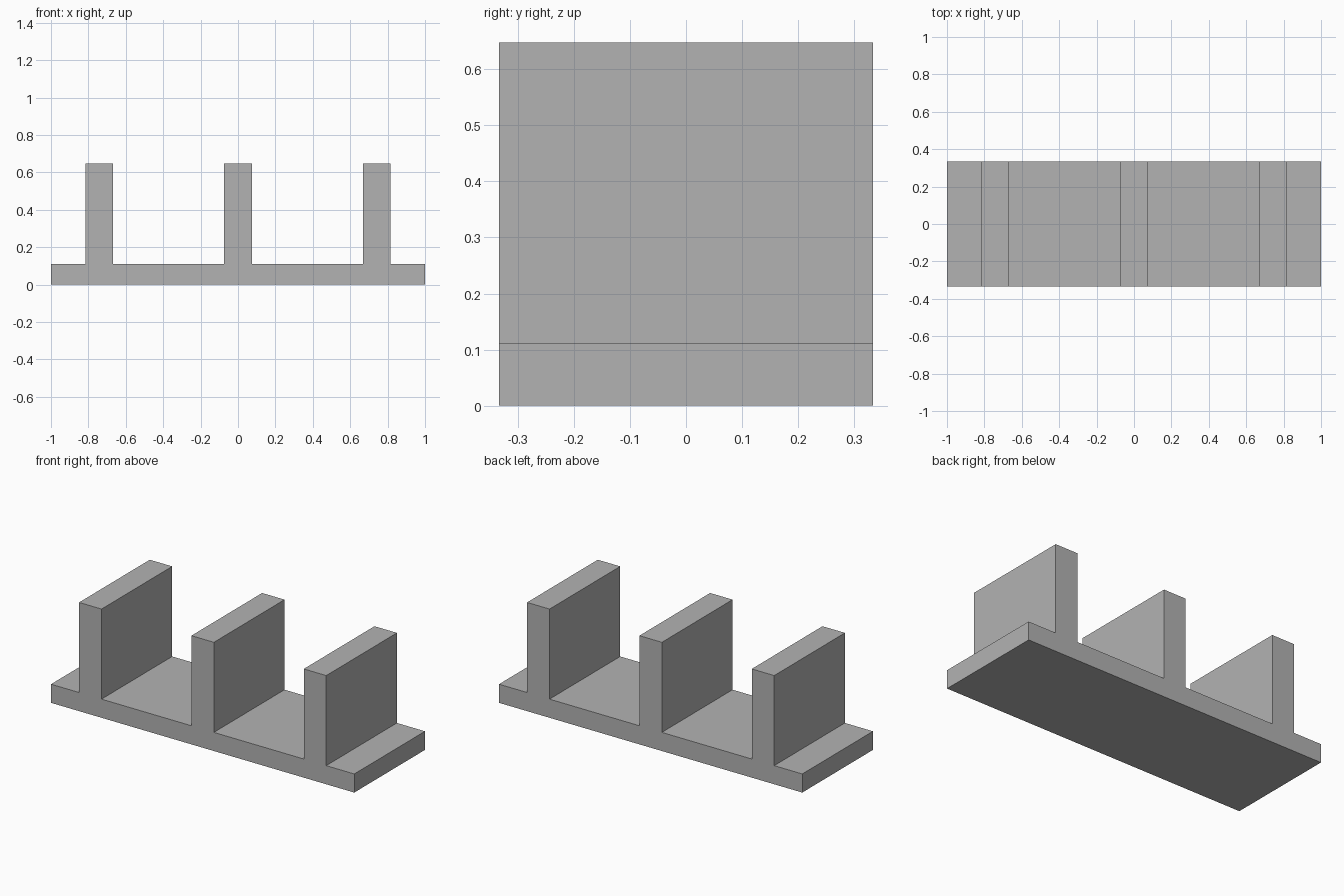
import bpy
import bmesh

cube = bpy.data.objects.get("Cube")
if cube:
    bpy.data.objects.remove(cube, do_unlink=True)

BASE_TOP = 0.111
WALL_TOP = 0.648
HALF_LENGTH = 1.0
HALF_DEPTH = 0.333
HALF_WALL = 0.074
WALL_CENTRES = (-0.741, 0.0, 0.741)

# Plain grey material
grey = bpy.data.materials.new("plain_grey")
grey.use_nodes = True
colour = (0.45, 0.45, 0.45, 1.0)
grey.diffuse_color = colour
grey.node_tree.nodes["Principled BSDF"].inputs["Base Color"].default_value = colour

# Front outline: flat base with three upright dividers
outline = [(HALF_LENGTH, 0), (HALF_LENGTH, BASE_TOP)]
for x in reversed(WALL_CENTRES):
    outline += [(x + HALF_WALL, BASE_TOP), (x + HALF_WALL, WALL_TOP),
                (x - HALF_WALL, WALL_TOP), (x - HALF_WALL, BASE_TOP)]
outline += [(-HALF_LENGTH, BASE_TOP), (-HALF_LENGTH, 0)]

# Extrude the outline from front to back as one solid
bm = bmesh.new()
front = bm.faces.new([bm.verts.new((x, -HALF_DEPTH, z)) for x, z in outline])
result = bmesh.ops.extrude_face_region(bm, geom=[front], use_keep_orig=True)
moved = [v for v in result["geom"] if isinstance(v, bmesh.types.BMVert)]
bmesh.ops.translate(bm, verts=moved, vec=(0, 2 * HALF_DEPTH, 0))
bmesh.ops.recalc_face_normals(bm, faces=bm.faces)

mesh = bpy.data.meshes.new("base_with_dividers")
bm.to_mesh(mesh)
bm.free()
mesh.materials.append(grey)
rack = bpy.data.objects.new("base_with_dividers", mesh)
bpy.context.collection.objects.link(rack)
